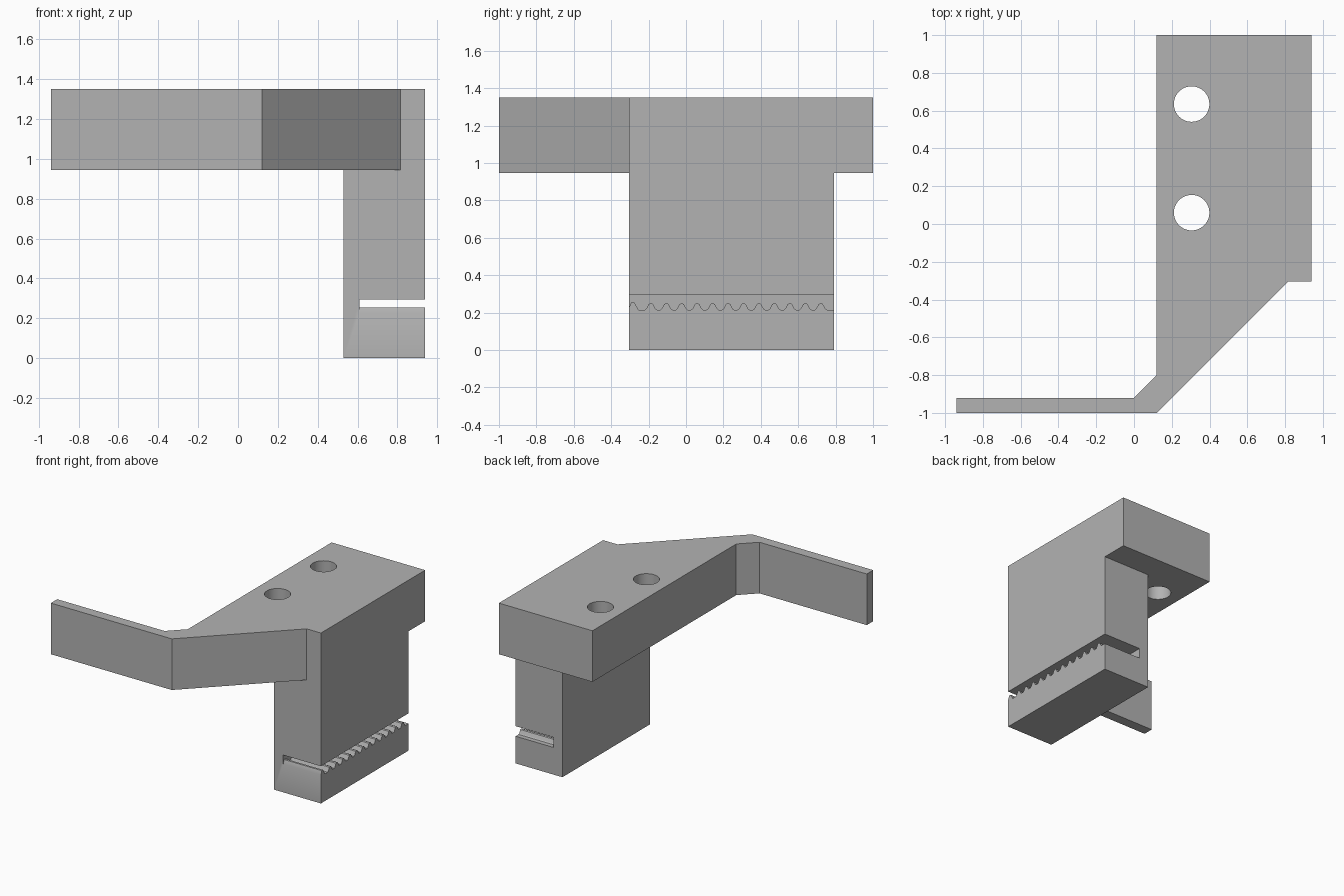
import bpy, bmesh, math
from mathutils import Vector

cube = bpy.data.objects.get("Cube")
if cube:
    bpy.data.objects.remove(cube, do_unlink=True)

grey = bpy.data.materials.new("plain_grey")
grey.use_nodes = True
grey.diffuse_color = (0.45, 0.45, 0.45, 1)
grey.node_tree.nodes["Principled BSDF"].inputs["Base Color"].default_value = grey.diffuse_color


def prism(name, outline, direction):
    """Extrude a closed outline of 3D points along a direction."""
    bm = bmesh.new()
    face = bm.faces.new([bm.verts.new(p) for p in outline])
    grown = bmesh.ops.extrude_face_region(bm, geom=[face])["geom"]
    moved = [g for g in grown if isinstance(g, bmesh.types.BMVert)]
    bmesh.ops.translate(bm, verts=moved, vec=Vector(direction))
    bmesh.ops.recalc_face_normals(bm, faces=bm.faces)
    mesh = bpy.data.meshes.new(name)
    bm.to_mesh(mesh)
    bm.free()
    mesh.materials.append(grey)
    obj = bpy.data.objects.new(name, mesh)
    bpy.context.collection.objects.link(obj)
    return obj


def combine(target, tool, operation):
    """Apply a boolean and discard the tool."""
    mod = target.modifiers.new("combine", 'BOOLEAN')
    mod.object, mod.operation, mod.solver = tool, operation, 'EXACT'
    bpy.context.view_layer.objects.active = target
    bpy.ops.object.modifier_apply(modifier=mod.name)
    bpy.data.objects.remove(tool, do_unlink=True)


BASE, TOP = 0.945, 1.35
RIGHT, FRONT, BACK = 0.94, -0.305, 0.79

# Mounting plate with its angled brace and thin side arm
plan = [(-0.94, -1), (0.12, -1), (0.815, FRONT), (RIGHT, FRONT), (RIGHT, 1),
        (0.12, 1), (0.12, -0.8), (0, -0.92), (-0.94, -0.92)]
bracket = prism("belt_bracket", [(x, y, BASE) for x, y in plan], (0, 0, TOP - BASE))

# Hanging clamp block
block_plan = [(0.53, FRONT), (RIGHT, FRONT), (RIGHT, BACK), (0.53, BACK)]
block = prism("clamp_block", [(x, y, 0) for x, y in block_plan], (0, 0, BASE + 0.2))
combine(bracket, block, 'UNION')

# Belt slot: flat roof, toothed floor, with a wider first tooth
FLOOR, PITCH = 0.215, 0.0826
floor = [(FRONT - 0.05, 0.225), (FRONT, 0.225), (-0.293, 0.255), (-0.276, 0.255), (-0.255, FLOOR)]
tooth = [(-0.032, 0), (-0.024, 0.006), (-0.011, 0.031), (0, 0.035),
         (0.011, 0.031), (0.024, 0.006), (0.032, 0)]
for i in range(12):
    centre = -0.188 + i * PITCH
    floor += [(centre + dy, FLOOR + dz) for dy, dz in tooth]
floor += [(BACK + 0.05, FLOOR)]
roof = [(BACK + 0.05, 0.295), (FRONT - 0.05, 0.295)]
slot = prism("belt_slot", [(0.61, y, z) for y, z in floor + roof], (0.5, 0, 0))
combine(bracket, slot, 'DIFFERENCE')

# Two screw holes through the plate
for y in (0.06, 0.635):
    ring = [(0.305 + 0.094 * math.cos(a), y + 0.094 * math.sin(a), BASE - 0.1)
            for a in (math.tau * k / 48 for k in range(48))]
    combine(bracket, prism("screw_hole", ring, (0, 0, 0.7)), 'DIFFERENCE')

bpy.ops.object.select_all(action='DESELECT')
bracket.select_set(True)
bpy.context.view_layer.objects.active = bracket
bpy.ops.object.shade_smooth_by_angle(angle=math.radians(25))
